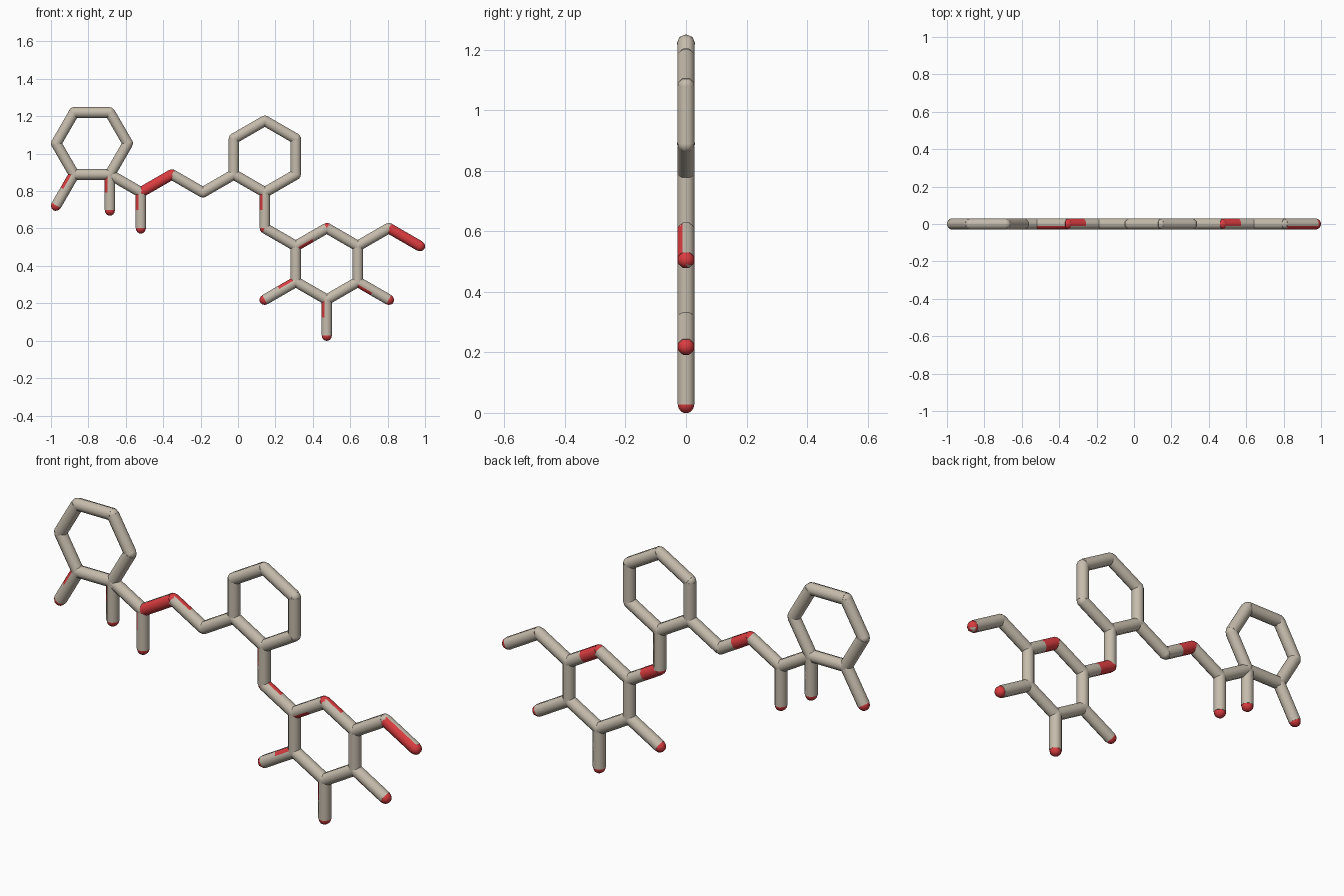
import bpy, bmesh, math
from mathutils import Vector, Matrix

if "Cube" in bpy.data.objects:
    bpy.data.objects.remove(bpy.data.objects["Cube"])

B = 0.1913          # bond length
R = 0.0305          # tube radius at the corners
SIDES = 8


def material(name, rgb):
    m = bpy.data.materials.new(name)
    m.diffuse_color = (*rgb, 1)
    m.use_nodes = True
    m.node_tree.nodes["Principled BSDF"].inputs["Base Color"].default_value = m.diffuse_color
    return m


tan = material("carbon_tan", (0.56, 0.50, 0.41))
red = material("oxygen_red", (0.70, 0.045, 0.05))


def step(p, deg, n=1.0):
    a = math.radians(deg)
    return Vector((p[0] + n * B * math.cos(a), 0, p[2] + n * B * math.sin(a)))


def frame(a, b):
    # local z along the bond, local x along world y
    d = (b - a).normalized()
    x = Vector((0, 1, 0))
    y = d.cross(x)
    m = Matrix((x, y, d)).transposed().to_4x4()
    # level bonds show a corner to the front, the others a flat
    turn = 0 if abs(d.z) < 0.01 else math.pi / SIDES
    return m @ Matrix.Rotation(turn, 4, 'Z')


def half_bond(bm, a, b, idx):
    m = Matrix.Translation((a + b) / 2) @ frame(a, b)
    n = len(bm.faces)
    bmesh.ops.create_cone(bm, cap_ends=True, segments=SIDES, radius1=R, radius2=R,
                          depth=(b - a).length, matrix=m)
    bm.faces.ensure_lookup_table()
    for f in bm.faces[n:]:
        f.material_index = idx


def joint(bm, p, other, idx):
    n = len(bm.faces)
    m = Matrix.Translation(p) @ frame(p, other)
    bmesh.ops.create_uvsphere(bm, u_segments=SIDES, v_segments=8, radius=R * 0.96, matrix=m)
    bm.faces.ensure_lookup_table()
    for f in bm.faces[n:]:
        f.material_index = idx


def build(name, bonds):
    # bonds: (point, point, is_oxygen, is_oxygen)
    bm = bmesh.new()
    seen = set()
    for a, b, oa, ob in bonds:
        mid = (a + b) / 2
        half_bond(bm, a, mid, oa)
        half_bond(bm, mid, b, ob)
        for p, q, o in ((a, b, oa), (b, a, ob)):
            key = (round(p.x, 3), round(p.z, 3))
            if key not in seen:
                seen.add(key)
                joint(bm, p, q, o)
    me = bpy.data.meshes.new(name)
    bm.to_mesh(me)
    bm.free()
    me.materials.append(tan)
    me.materials.append(red)
    ob = bpy.data.objects.new(name, me)
    bpy.context.collection.objects.link(ob)
    bpy.context.view_layer.objects.active = ob
    ob.select_set(True)


def chain(start, moves):
    # moves: (angle, is_oxygen) from a carbon start
    pts, out, prev = [start], [], 0
    for deg, o in moves:
        q = step(pts[-1], deg)
        out.append((pts[-1], q, prev, o))
        pts.append(q)
        prev = o
    return pts, out


# left ring, starting at its lower right corner
c0 = Vector((-0.972 + 1.5 * B, 0, 0.028 + 4.5 * B))
ring_pts, left_ring = chain(c0, [(a, 0) for a in (60, 120, 180, 240, 300, 0)])
build("left_ring", left_ring)
build("left_ring_side_arms", [(c0, step(c0, 270), 0, 1),
                              (ring_pts[5], step(ring_pts[5], 240), 0, 1)])

# zigzag link to the middle ring
link_pts, link = chain(c0, [(-30, 0), (30, 1), (-30, 0), (30, 0)])
build("zigzag_link", link)
build("link_side_arm", [(link_pts[1], step(link_pts[1], 270), 0, 1)])

# middle ring
mid_pts, mid_ring = chain(link_pts[4], [(a, 0) for a in (90, 30, -30, -90, -150, 150)])
build("middle_ring", mid_ring)

# bridge down to the right ring
br_pts, bridge = chain(mid_pts[5], [(270, 1), (-30, 0)])
build("bridge", bridge)

# right ring, with one oxygen at its top
r_pts, right_ring = chain(br_pts[2], [(30, 1), (-30, 0), (-90, 0), (-150, 0), (150, 0), (90, 0)])
build("right_ring", right_ring)
build("right_ring_side_arms", [(r_pts[3], step(r_pts[3], -30), 0, 1),
                               (r_pts[4], step(r_pts[4], -90), 0, 1),
                               (r_pts[5], step(r_pts[5], -150), 0, 1)])
build("right_tail", chain(r_pts[2], [(30, 0), (-30, 1)])[1])

bpy.ops.object.shade_smooth_by_angle(angle=math.radians(50))
